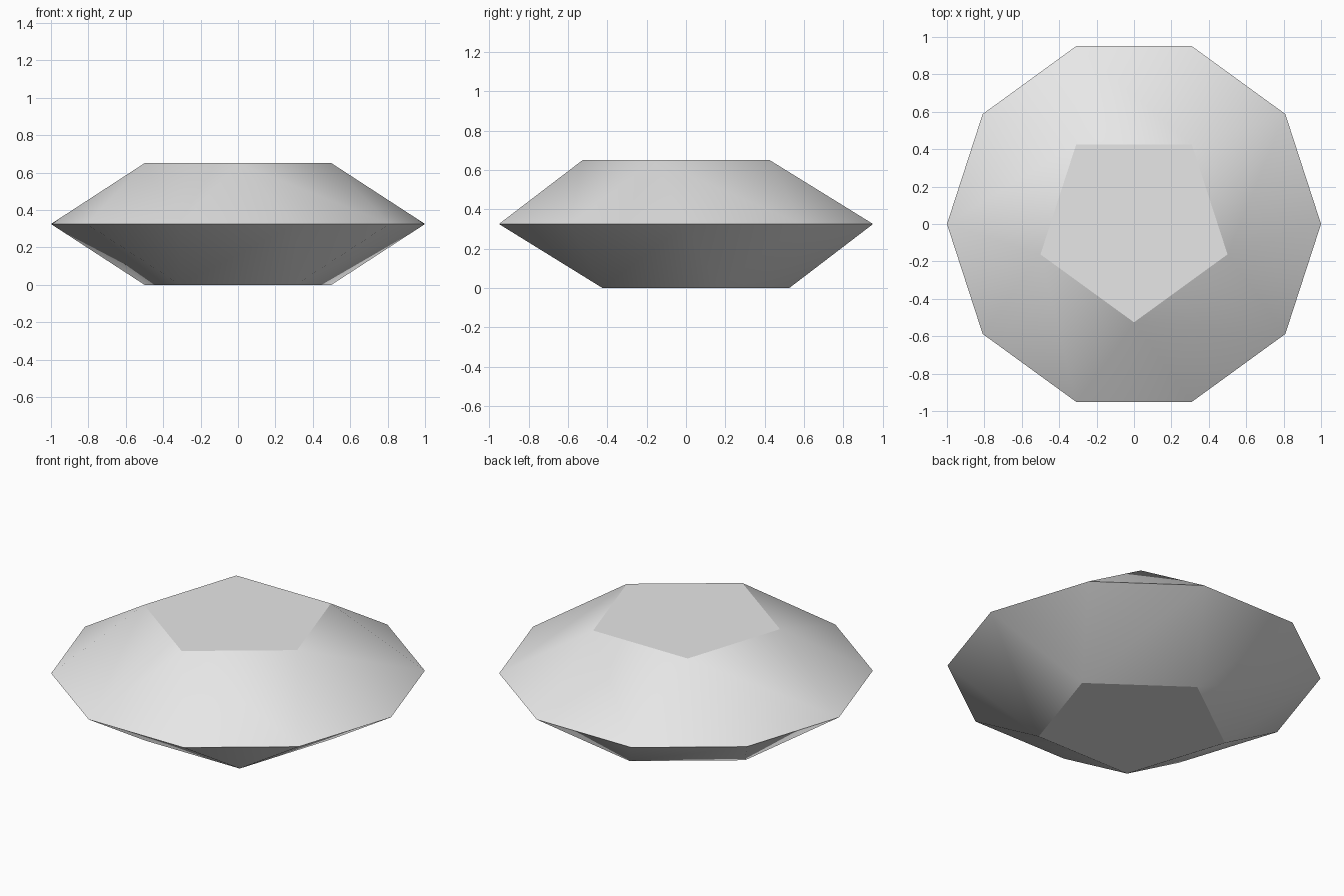
import bpy
import bmesh
from math import sin, cos, pi, radians

cube = bpy.data.objects.get("Cube")
if cube:
    bpy.data.objects.remove(cube, do_unlink=True)

# Regular edge length everywhere: rim radius 1 fixes the other sizes
EDGE = 2 * sin(pi / 10)
CAP_RADIUS = EDGE / (2 * sin(pi / 5))
HEIGHT = CAP_RADIUS * EDGE

grey = bpy.data.materials.new("light_grey")
grey.use_nodes = True
colour = (0.8, 0.8, 0.8, 1)
grey.diffuse_color = colour
grey.node_tree.nodes["Principled BSDF"].inputs["Base Color"].default_value = colour


def ring(bm, count, radius, z, start):
    return [bm.verts.new((radius * cos(start + 2 * pi * i / count),
                          radius * sin(start + 2 * pi * i / count), z))
            for i in range(count)]


def add_cupola(bm, rim, z, start, first):
    """Pentagon cap joined to the rim by alternating triangles and squares."""
    cap = ring(bm, 5, CAP_RADIUS, z, start)
    bm.faces.new(cap)
    for i in range(5):
        a, b, c = (rim[(first + 2 * i + k) % 10] for k in range(3))
        bm.faces.new((cap[i], a, b))
        bm.faces.new((cap[i], b, c, cap[(i + 1) % 5]))


# Ten-sided rim with a cupola above and a turned one below
bm = bmesh.new()
rim = ring(bm, 10, 1, HEIGHT, 0)
add_cupola(bm, rim, 2 * HEIGHT, radians(-90), 7)
add_cupola(bm, rim, 0, radians(90), 2)
bmesh.ops.recalc_face_normals(bm, faces=bm.faces)
mesh = bpy.data.meshes.new("faceted_solid")
bm.to_mesh(mesh)
bm.free()
mesh.materials.append(grey)
solid = bpy.data.objects.new("faceted_solid", mesh)
bpy.context.collection.objects.link(solid)

# Sides blend together, rim and cap edges stay sharp
bpy.ops.object.select_all(action="DESELECT")
solid.select_set(True)
bpy.context.view_layer.objects.active = solid
bpy.ops.object.shade_smooth_by_angle(angle=radians(30))
